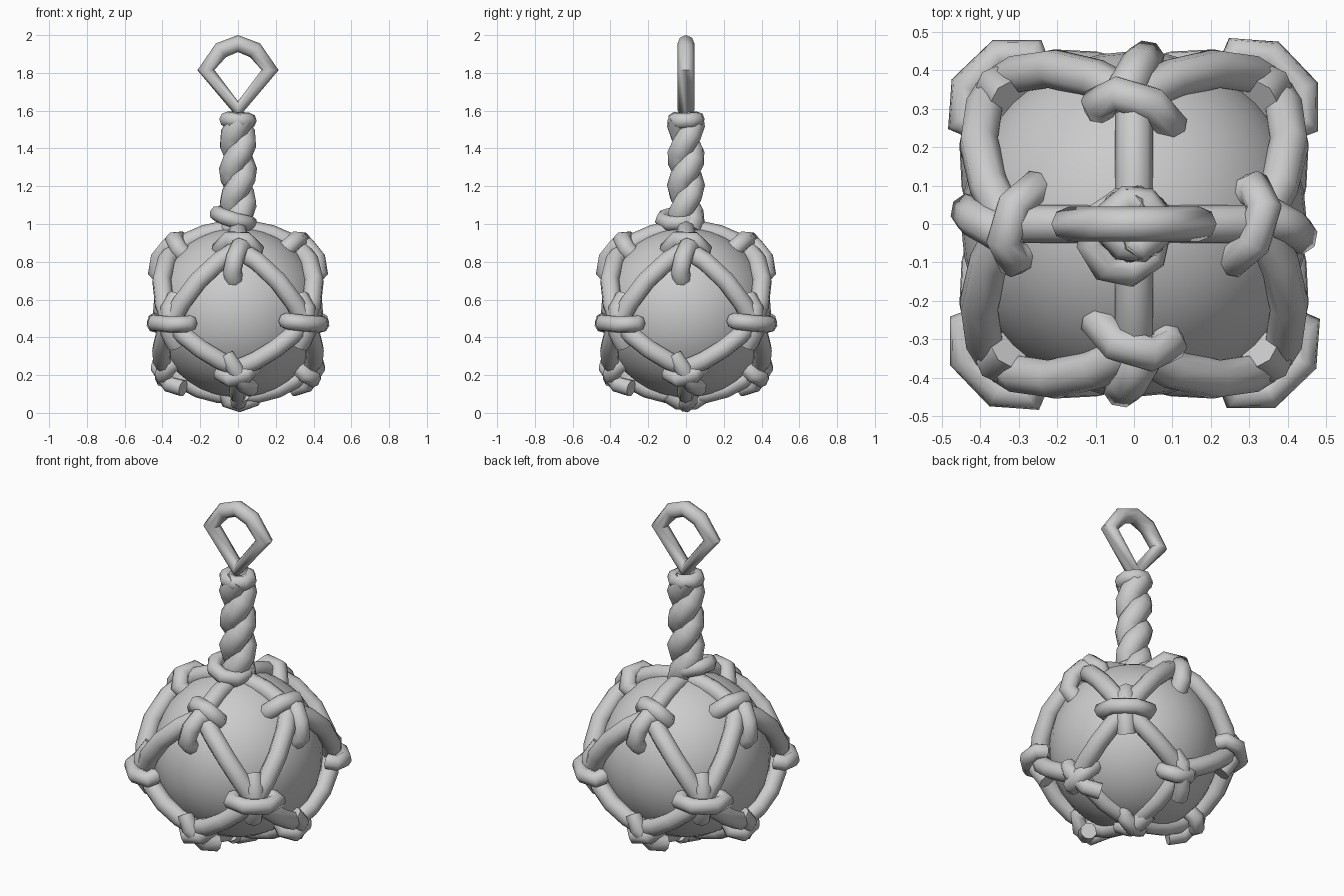
import bpy, math
from mathutils import Vector, Matrix

if "Cube" in bpy.data.objects:
    bpy.data.objects.remove(bpy.data.objects["Cube"])

C = Vector((0, 0, 0.53))      # ball centre


def tube(name, paths, radius, closed=False):
    """Solid low-poly rope along each path."""
    cu = bpy.data.curves.new(name, 'CURVE')
    cu.dimensions = '3D'
    cu.bevel_depth = radius
    cu.bevel_resolution = 2
    cu.use_fill_caps = True
    for path in paths:
        sp = cu.splines.new('POLY')
        sp.points.add(len(path) - 1)
        for p, co in zip(sp.points, path):
            p.co = (*co, 1)
        sp.use_cyclic_u = closed
    ob = bpy.data.objects.new(name, cu)
    bpy.context.collection.objects.link(ob)
    bpy.ops.object.select_all(action='DESELECT')
    ob.select_set(True)
    bpy.context.view_layer.objects.active = ob
    bpy.ops.object.convert(target='MESH')
    bpy.ops.object.shade_smooth_by_angle(angle=math.radians(65))
    return ob


def around(path):
    """Repeat a path four times about the vertical axis."""
    return [[Matrix.Rotation(k * math.pi / 2, 3, 'Z') @ Vector(p) for p in path]
            for k in range(4)]


def over_ball(a, b, n=4):
    """Path from a to b that follows the ball."""
    a, b = Vector(a) - C, Vector(b) - C
    return [C + a.lerp(b, i / n).normalized() * (a.length * (1 - i / n) + b.length * i / n)
            for i in range(n + 1)]


def arch(centre, side, half_width, rise):
    """Bent strand wrapped across a knot, bulging away from the ball."""
    centre, side = Vector(centre), Vector(side).normalized()
    out = (centre - C).normalized()
    prof = [(-0.8, -1.2), (-1, -0.4), (-0.5, 0.7), (0.45, 0.75), (1, -0.3), (0.8, -1.2)]
    return [centre + side * s * half_width + out * o * rise for s, o in prof]


# ball
bpy.ops.mesh.primitive_uv_sphere_add(segments=32, ring_count=20, radius=0.45, location=C)
ball = bpy.context.object
ball.name = "ball"
bpy.ops.object.shade_smooth()

# net knot positions for one quarter
top, upper = (0, 0, 0.965), (0, -0.325, 0.865)
corner_r, corner_l = (0.355, -0.355, 0.48), (-0.355, -0.355, 0.48)
lower, bottom = (0, -0.375, 0.235), (0, 0, 0.095)

# net ropes
tube("top_net_ropes", around(over_ball(top, upper)), 0.05)
tube("upper_net_ropes", around(over_ball(upper, corner_r)) + around(over_ball(upper, corner_l)), 0.052)
tube("lower_net_ropes", around(over_ball(corner_r, lower)) + around(over_ball(corner_l, lower)), 0.05)
tube("bottom_net_ropes", around(over_ball(lower, bottom)), 0.045)

# upper knots: a strand across and a lobe below
tube("upper_knot_wraps", around(arch((0, -0.30, 0.885), (1, -0.28, -0.05), 0.095, 0.055)), 0.048)
tube("upper_knot_lobes", around([(0.05, -0.30, 0.87), (0.01, -0.37, 0.88), (-0.015, -0.415, 0.82),
                                 (-0.03, -0.43, 0.75), (-0.02, -0.38, 0.70)]), 0.05)

# corner knots
tube("corner_knot_wraps", around(arch((0.37, -0.37, 0.475), (1, 1, -0.08), 0.125, 0.05)), 0.044)
tube("corner_knot_lobes", around([(0.325, -0.325, 0.61), (0.36, -0.36, 0.55),
                                  (0.36, -0.36, 0.43), (0.325, -0.325, 0.36)]), 0.052)

# lower knots
tube("lower_knot_wraps", around(arch((0, -0.37, 0.215), (1, 0, 0.3), 0.09, 0.05)), 0.045)
tube("lower_knot_lobes", around([(-0.06, -0.40, 0.30), (-0.02, -0.42, 0.24),
                                 (0.03, -0.36, 0.15), (0.07, -0.29, 0.13)]), 0.045)

# bottom knot
tube("bottom_knot", [[(-0.07, -0.02, 0.12), (-0.05, -0.02, 0.065), (0.01, 0, 0.047),
                      (0.08, 0.02, 0.07), (0.10, 0.02, 0.12)],
                     [(0.02, -0.10, 0.10), (0, -0.04, 0.06), (0, 0.04, 0.06), (-0.02, 0.10, 0.10)]], 0.045)

# twisted handle: two thick strands wound together
turns, steps = 1.8, 13
strands = []
for phase in (0.4, 0.4 + math.pi):
    angles = [phase + 2 * math.pi * turns * i / steps for i in range(steps + 1)]
    strands.append([(0.036 * math.cos(a), 0.036 * math.sin(a), 0.97 + 0.59 * i / steps)
                    for i, a in enumerate(angles)])
tube("twisted_handle", strands, 0.066)


def ring(name, centre, major, minor, tilt):
    bpy.ops.mesh.primitive_torus_add(major_segments=8, minor_segments=8, major_radius=major,
                                     minor_radius=minor, location=centre, rotation=tilt)
    bpy.context.object.name = name
    bpy.ops.object.shade_smooth_by_angle(angle=math.radians(65))


# collar under the handle and binding at its top
ring("handle_collar", (-0.025, -0.035, 1.03), 0.09, 0.042, (0.15, 0.28, 0.2))
ring("handle_top_binding", (0, 0, 1.55), 0.062, 0.042, (0.05, 0.05, 0.3))

# hanging loop
half = [(0.17, 1.815), (0.09, 1.92)]
loop = [(0, 0, 1.605)] + [(x, 0, z) for x, z in half] + [(0, 0, 1.955)] + [(-x, 0, z) for x, z in reversed(half)]
tube("hanging_loop", [loop], 0.045, closed=True)
